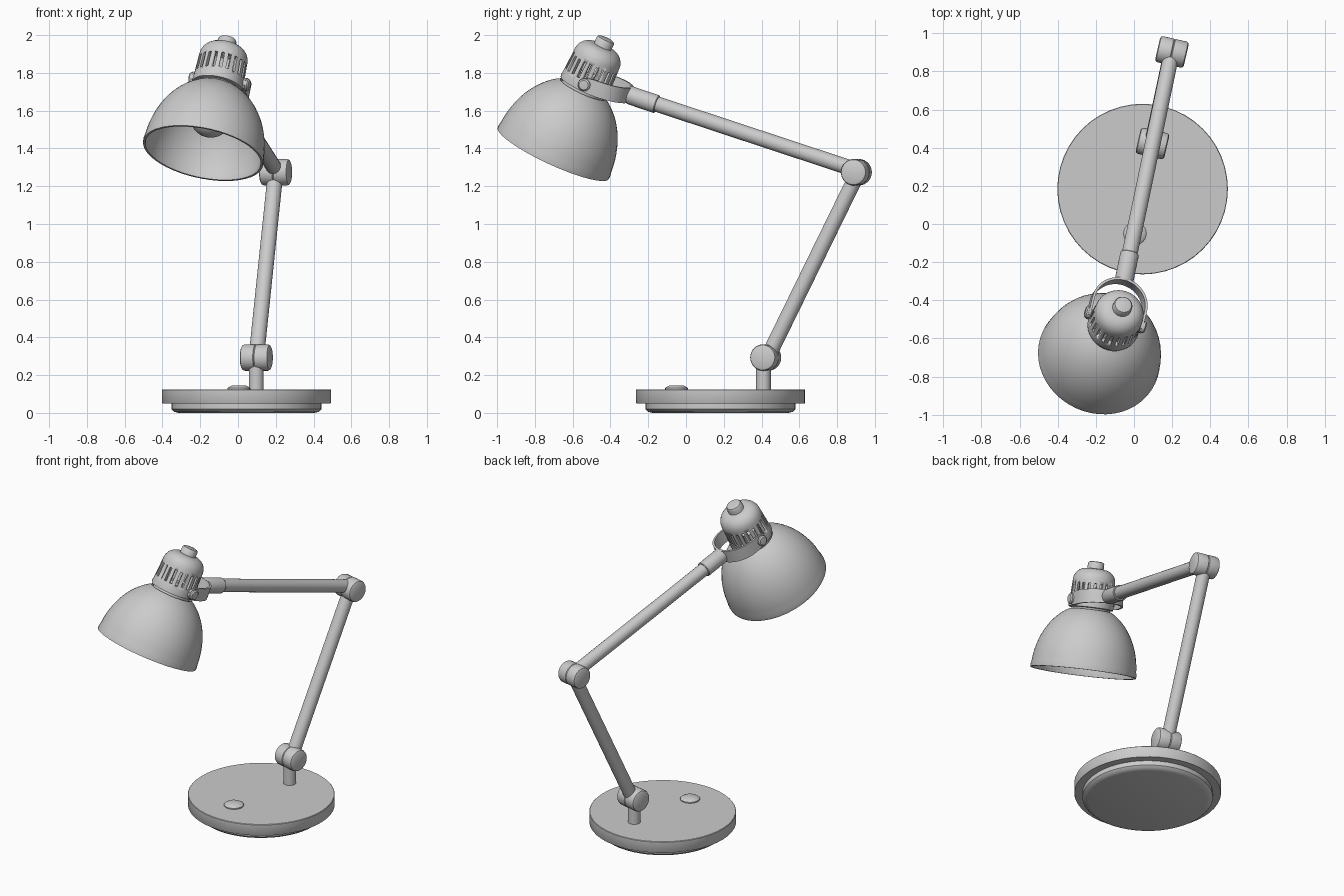
import bpy, bmesh
from math import pi, sin, cos, sqrt, radians
from mathutils import Vector, Matrix

if "Cube" in bpy.data.objects:
    bpy.data.objects.remove(bpy.data.objects["Cube"])


def finish(bm, name, matrix, angle=35):
    bmesh.ops.remove_doubles(bm, verts=bm.verts, dist=1e-5)
    bmesh.ops.recalc_face_normals(bm, faces=bm.faces)
    me = bpy.data.meshes.new(name)
    bm.to_mesh(me)
    bm.free()
    ob = bpy.data.objects.new(name, me)
    bpy.context.collection.objects.link(ob)
    ob.matrix_world = matrix
    bpy.ops.object.select_all(action='DESELECT')
    ob.select_set(True)
    bpy.context.view_layer.objects.active = ob
    bpy.ops.object.shade_smooth_by_angle(angle=radians(angle))
    return ob


def axis_frame(origin, axis):
    return Matrix.Translation(origin) @ Vector(axis).to_track_quat('Z', 'Y').to_matrix().to_4x4()


def lathe(name, profile, origin, axis=(0, 0, 1), n=40, closed=False):
    """Revolve (height, radius) points around an axis."""
    bm = bmesh.new()
    rings = [[bm.verts.new((r * cos(2 * pi * i / n), r * sin(2 * pi * i / n), t))
              for i in range(n)] for t, r in profile]
    pairs = list(zip(rings, rings[1:]))
    if closed:
        pairs.append((rings[-1], rings[0]))
    for a, b in pairs:
        for i in range(n):
            j = (i + 1) % n
            bm.faces.new((a[i], a[j], b[j], b[i]))
    return finish(bm, name, axis_frame(origin, axis))


def rod(name, p, q, r, n=24):
    p, q = Vector(p), Vector(q)
    L = (q - p).length
    return lathe(name, [(0, 0), (0, r), (L, r), (L, 0)], p, q - p, n)


# Base with recessed foot
lathe("base", [(0, 0), (0, .36), (.006, .383), (.02, .397), (.05, .397), (.05, .445),
               (.053, .447), (.122, .447), (.125, .444), (.125, 0)], (.045, .183, 0), n=48)
lathe("switch_button", [(0, .06), (.008, .06), (.012, .055), (.02, .04), (.022, 0)],
      (.005, -.05, .124), n=24)
rod("post", (.097, .41, .12), (.097, .41, .27), .039)

# Hinges: two drums with a seam between them
hinge_axis = Vector((.975, -.223, 0)).normalized()
half = [(.004, .07), (.062, .07), (.072, .066), (.077, .056), (.077, 0)]
hinge = [(-t, r) for t, r in reversed(half)] + [(0, .066)] + half
low, high = Vector((.097, .422, .293)), Vector((.199, .902, 1.274))
lathe("lower_hinge", hinge, low, hinge_axis, 32)
lathe("upper_hinge", hinge, high, hinge_axis, 32)

# Arms
rod("lower_arm", low + Vector((0, .01, 0)), high + Vector((0, .01, 0)), .041)
arm_end = Vector((-.053, -.30, 1.683))
rod("upper_arm", high + Vector((0, 0, .012)), arm_end, .041)
arm_dir = (arm_end - high).normalized()
lathe("arm_sleeve", [(0, 0), (0, .046), (.004, .049), (.15, .049), (.165, .044), (.165, 0)],
      arm_end - arm_dir * .158, arm_dir, 24)

# Lamp head axis, measured from the centre of the shade opening
mouth = Vector((-.184, -.70, 1.38))
head = Vector((.191, .412, .891)).normalized()

# Shade: a thin tall half ellipsoid
H, R, T = .41, .322, .01
angles = [radians(66) * i / 14 for i in range(15)]
outer = [(H * sin(a), R * cos(a)) for a in angles]
inner = [((H - T) * sin(a), (R - T) * cos(a)) for a in reversed(angles)]
rim = [(0, R - T - .002), (-.006, R - T), (-.006, R + .002), (.006, R + .003)]
lathe("shade", outer[1:] + inner[:-1] + rim, mouth, head, 48, closed=True)

# Socket cap: hollow shell with shoulder
cap = [(.35, .118), (.385, .118), (.388, .136), (.40, .138), (.43, .135), (.555, .130)]
cap += [(.555 + .075 * sin(a), .055 + .075 * cos(a)) for a in [radians(15 * k) for k in range(1, 7)]]
cap += [(.63, 0), (.615, 0), (.615, .055), (.60, .09), (.56, .114), (.35, .105)]
socket = lathe("socket_cap", cap, mouth, head, 40, closed=True)

# Ventilation slots cut round the cap
bm = bmesh.new()
N = 22
for i in range(N):
    m = Matrix.Rotation(2 * pi * i / N, 4, 'Z') @ Matrix.Translation((.125, 0, .49))
    bmesh.ops.create_cube(bm, size=1, matrix=m @ Matrix.Diagonal((.06, .015, .088, 1)))
cutter = finish(bm, "slot_cutter", axis_frame(mouth, head))
cutter.hide_render = True
cutter.hide_viewport = False
cutter.display_type = 'WIRE'
mod = socket.modifiers.new("slots", 'BOOLEAN')
mod.operation, mod.solver, mod.object = 'DIFFERENCE', 'EXACT', cutter
bpy.context.view_layer.objects.active = socket
bpy.ops.object.modifier_apply(modifier=mod.name)
bpy.data.objects.remove(cutter)

# Top knob and bulb
lathe("top_knob", [(.60, .05), (.663, .05), (.672, .044), (.675, .036), (.675, 0)], mouth, head, 24)
bulb = [(.21 - .11 * cos(a), .11 * sin(a)) for a in [radians(10 * k) for k in range(14)]]
lathe("bulb", bulb + [(.36, .05), (.45, .05), (.45, 0)], mouth, head, 32)

# Fork: U-shaped band from the socket pivots back to the arm
pivot = Vector((-.098, -.50, 1.754))
f = (arm_end - pivot).normalized()
a = Vector((.96, -.24, -.12))
a = (a - f * a.dot(f)).normalized()
h = a.cross(f)
M = Matrix((a, f, h)).transposed().to_4x4()
M.translation = pivot
reach = (arm_end - pivot).length + .005
W = .149
path = [(W, -.034, .014), (W, -.022, .030), (W, 0, .037), (W, .04, .042)]
path += [(W * cos(t), .075 + (reach - .075) * sin(t), .042)
         for t in [pi * k / 20 for k in range(21)]]
path += [(-x, y, z) for x, y, z in reversed(path[:4])]
bm = bmesh.new()
rows = []
for k, (x, y, z) in enumerate(path):
    p, q = path[max(k - 1, 0)], path[min(k + 1, len(path) - 1)]
    n = Vector((-(q[1] - p[1]), q[0] - p[0], 0)).normalized() * .013
    rows.append([bm.verts.new(v) for v in ((x, y, -z), (x, y, z),
                                           (x + n.x, y + n.y, z), (x + n.x, y + n.y, -z))])
for r, s in zip(rows, rows[1:]):
    for i in range(4):
        j = (i + 1) % 4
        bm.faces.new((r[i], r[j], s[j], s[i]))
bm.faces.new(rows[0])
bm.faces.new(rows[-1])
finish(bm, "fork", M)

# Pivot screws on both sides
for side, name in ((1, "pivot_screw_right"), (-1, "pivot_screw_left")):
    lathe(name, [(.12, 0), (.12, .02), (.147, .02), (.147, .033), (.158, .033), (.165, .025), (.167, 0)],
          pivot, a * side, 20)
